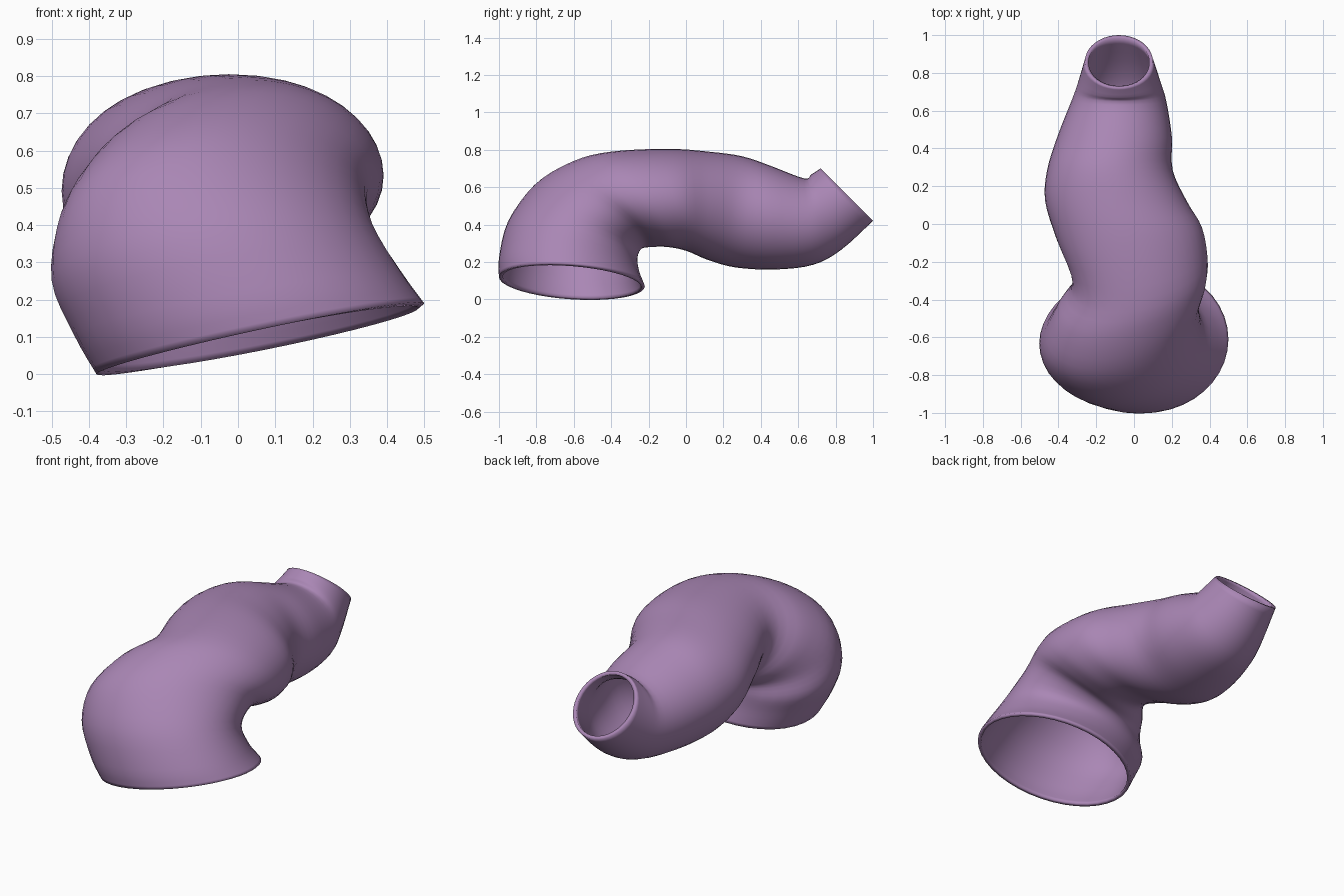
import bpy, bmesh, math
from mathutils import Vector

if "Cube" in bpy.data.objects:
    bpy.data.objects.remove(bpy.data.objects["Cube"])

# Cross-sections along the tube:
# outer (y, z), inner (y, z), left x, right x, sideways skew (dy, dz)
rings = [
    (-1.00, .12, -.22, .07, -.38, .50, 0, .095),
    (-1.00, .22, -.25, .15, -.44, .445, 0, .08),
    (-.95, .42, -.26, .22, -.50, .365, .03, .07),
    (-.80, .62, -.24, .27, -.48, .345, .09, .04),
    (-.60, .74, -.18, .28, -.41, .38, .08, .01),
    (-.40, .79, -.10, .28, -.325, .39, .06, 0),
    (-.10, .805, .00, .26, -.41, .36, .03, 0),
    (.12, .79, .12, .21, -.47, .28, 0, 0),
    (.30, .765, .27, .17, -.46, .205, 0, 0),
    (.45, .715, .48, .16, -.405, .20, 0, 0),
    (.63, .647, .68, .185, -.33, .17, 0, 0),
    (.67, .668, .83, .265, -.295, .14, 0, 0),
    (.72, .70, 1.00, .42, -.26, .10, 0, 0),
]
SEG, STEPS = 40, 4


def spline(p0, p1, p2, p3, t):
    return [0.5 * (2 * b + (c - a) * t + (2 * a - 5 * b + 4 * c - d) * t * t
                   + (3 * b - a - 3 * c + d) * t ** 3)
            for a, b, c, d in zip(p0, p1, p2, p3)]


def ring_points(r):
    ay, az, by, bz, xl, xr, dy, dz = r
    centre = Vector(((xl + xr) / 2, (ay + by) / 2, (az + bz) / 2))
    up = Vector((0, (ay - by) / 2, (az - bz) / 2))
    side = Vector(((xr - xl) / 2, dy, dz))
    return [centre + side * math.cos(a) + up * math.sin(a)
            for a in (2 * math.pi * k / SEG for k in range(SEG))]


# Smoothly interpolated sections
sections = []
last = len(rings) - 1
for i in range(last):
    p = [rings[min(max(i + k, 0), last)] for k in (-1, 0, 1, 2)]
    sections += [spline(*p, s / STEPS) for s in range(STEPS)]
sections.append(rings[last])

# Bent tube skin, open at both ends
bm = bmesh.new()
loops = [[bm.verts.new(p) for p in ring_points(r)] for r in sections]
for a, b in zip(loops, loops[1:]):
    for k in range(SEG):
        n = (k + 1) % SEG
        bm.faces.new((a[k], a[n], b[n], b[k]))
bmesh.ops.recalc_face_normals(bm, faces=bm.faces)
# Make sure normals point outward (outer crest faces up)
bm.normal_update()
crest = max(bm.faces, key=lambda f: f.calc_center_median().z)
if crest.normal.z < 0:
    bmesh.ops.reverse_faces(bm, faces=bm.faces)
mesh = bpy.data.meshes.new("bent_tube")
bm.to_mesh(mesh)
bm.free()
tube = bpy.data.objects.new("bent_tube", mesh)
bpy.context.collection.objects.link(tube)

mat = bpy.data.materials.new("soft purple")
mat.diffuse_color = (0.40, 0.24, 0.46, 1)
mat.use_nodes = True
mat.node_tree.nodes["Principled BSDF"].inputs["Base Color"].default_value = mat.diffuse_color
mesh.materials.append(mat)

# Thin wall, going inward
wall = tube.modifiers.new("wall", 'SOLIDIFY')
wall.thickness = 0.02
wall.offset = -1

bpy.context.view_layer.objects.active = tube
tube.select_set(True)
bpy.ops.object.shade_smooth_by_angle(angle=math.radians(40))
